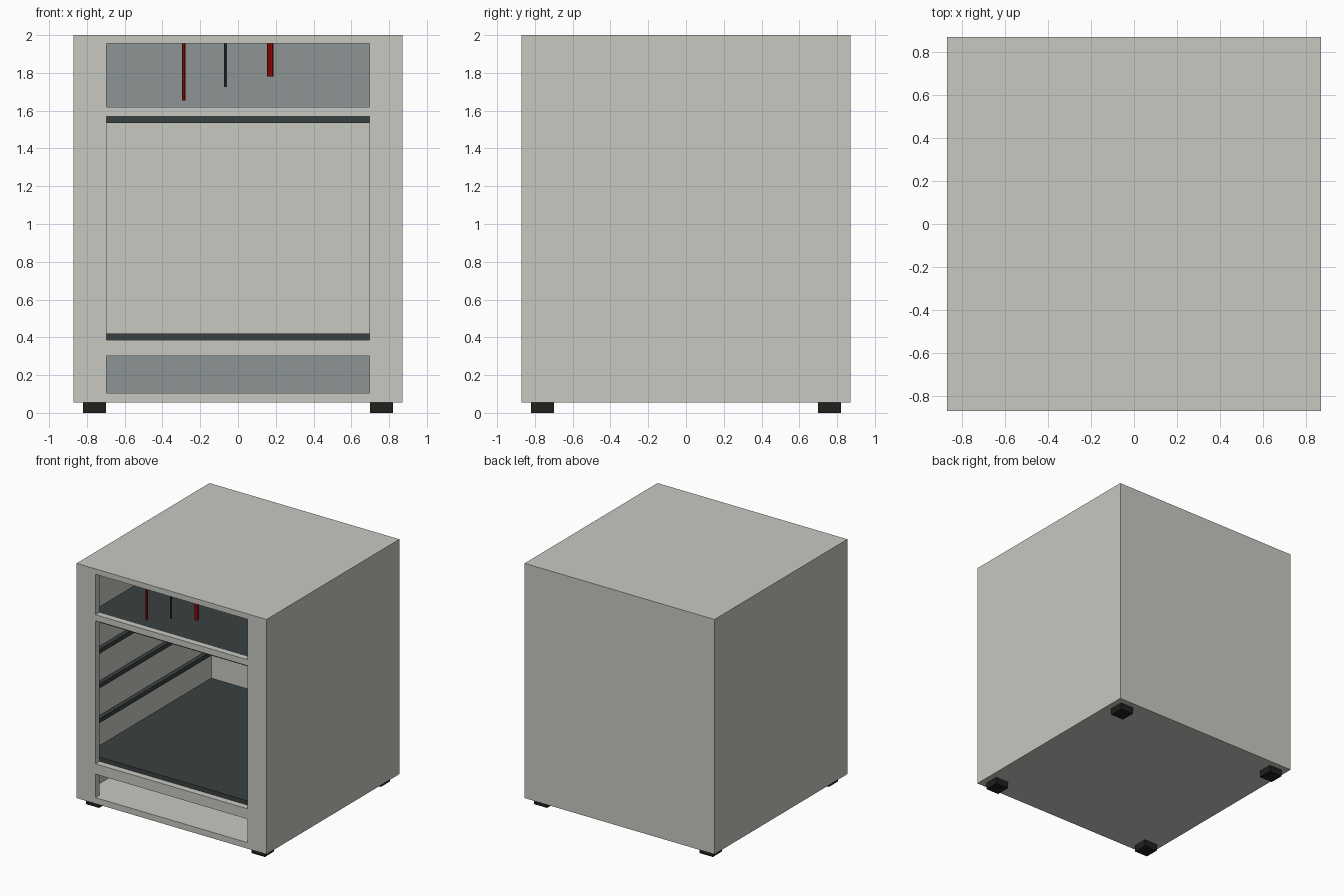
import bpy

old = bpy.data.objects.get("Cube")
if old:
    bpy.data.objects.remove(old, do_unlink=True)


def material(name, rgb):
    m = bpy.data.materials.new(name)
    m.use_nodes = True
    colour = (*rgb, 1)
    m.diffuse_color = colour
    for node in m.node_tree.nodes:
        if node.type == 'BSDF_PRINCIPLED':
            node.inputs["Base Color"].default_value = colour
    return m


LIGHT = material("light_grey", (0.58, 0.58, 0.54))
BLUE = material("blue_grey", (0.27, 0.295, 0.30))
SLATE = material("dark_slate", (0.042, 0.052, 0.052))
RED = material("red", (0.38, 0.004, 0.004))
BLACK = material("black", (0.015, 0.014, 0.013))


def box(name, lo, hi, mat):
    """Axis-aligned box between two corners."""
    mid = [(a + b) / 2 for a, b in zip(lo, hi)]
    bpy.ops.mesh.primitive_cube_add(size=1, location=mid)
    ob = bpy.context.object
    ob.name = name
    ob.scale = [b - a for a, b in zip(lo, hi)]
    bpy.ops.object.transform_apply(location=False, rotation=False, scale=True)
    ob.data.materials.append(mat)
    return ob


def cut(target, lo, hi):
    """Subtract a box from the target."""
    cutter = box("cutter", lo, hi, LIGHT)
    mod = target.modifiers.new("cut", 'BOOLEAN')
    mod.operation = 'DIFFERENCE'
    mod.solver = 'EXACT'
    mod.object = cutter
    bpy.context.view_layer.objects.active = target
    bpy.ops.object.modifier_apply(modifier=mod.name)
    bpy.data.objects.remove(cutter, do_unlink=True)


HALF, INNER, OPEN = 0.87, 0.815, 0.697
FLOOR, CEILING = 0.105, 1.955
CHAMBER_FLOOR, CHAMBER_ROOF, SLAB = 0.385, 1.57, 0.035

# Cabinet: hollow shell with three openings in the front frame
cabinet = box("cabinet", (-HALF, -HALF, 0.055), (HALF, HALF, 2), LIGHT)
cut(cabinet, (-INNER, -INNER, FLOOR), (INNER, INNER, CEILING))
for low, high in ((FLOOR, 0.30), (CHAMBER_FLOOR, CHAMBER_ROOF), (1.62, CEILING)):
    cut(cabinet, (-OPEN, -1, low), (OPEN, -0.7, high))

# Slabs that divide the three compartments
for name, z in (("chamber_floor", CHAMBER_FLOOR), ("chamber_roof", CHAMBER_ROOF - SLAB)):
    box(name, (-INNER, -INNER, z), (INNER, INNER, z + SLAB), SLATE)

# Back panels of the upper and lower compartments
for name, low, high in (("lower_back_panel", FLOOR, CHAMBER_FLOOR),
                        ("upper_back_panel", CHAMBER_ROOF, CEILING)):
    box(name, (-INNER, INNER - 0.008, low), (INNER, INNER, high), BLUE)

# Shelf rails on both side walls
for side, s in (("left", 1), ("right", -1)):
    for i in range(3):
        z = 0.635 + 0.287 * i
        xs = sorted((s * INNER, s * (INNER - 0.035)))
        box(f"{side}_shelf_rail_{i + 1}", (xs[0], -INNER, z),
            (xs[1], INNER, z + 0.035), SLATE)

# Rods hanging behind the upper opening
for name, x, bottom, radius, mat in (("long_rod", -0.287, 1.655, 0.010, RED),
                                     ("thin_rod", -0.065, 1.725, 0.008, SLATE),
                                     ("short_rod", 0.17, 1.78, 0.0175, RED)):
    bpy.ops.mesh.primitive_cylinder_add(
        vertices=8, radius=radius, depth=CEILING - bottom,
        location=(x, -0.785, (CEILING + bottom) / 2))
    rod = bpy.context.object
    rod.name = name
    rod.data.materials.append(mat)

# Feet
for side, sx in (("left", 1), ("right", -1)):
    for end, sy in (("front", -1), ("back", 1)):
        x, y = 0.76 * sx, 0.76 * sy
        box(f"{end}_{side}_foot", (x - 0.06, y - 0.06, 0),
            (x + 0.06, y + 0.06, 0.055), BLACK)
